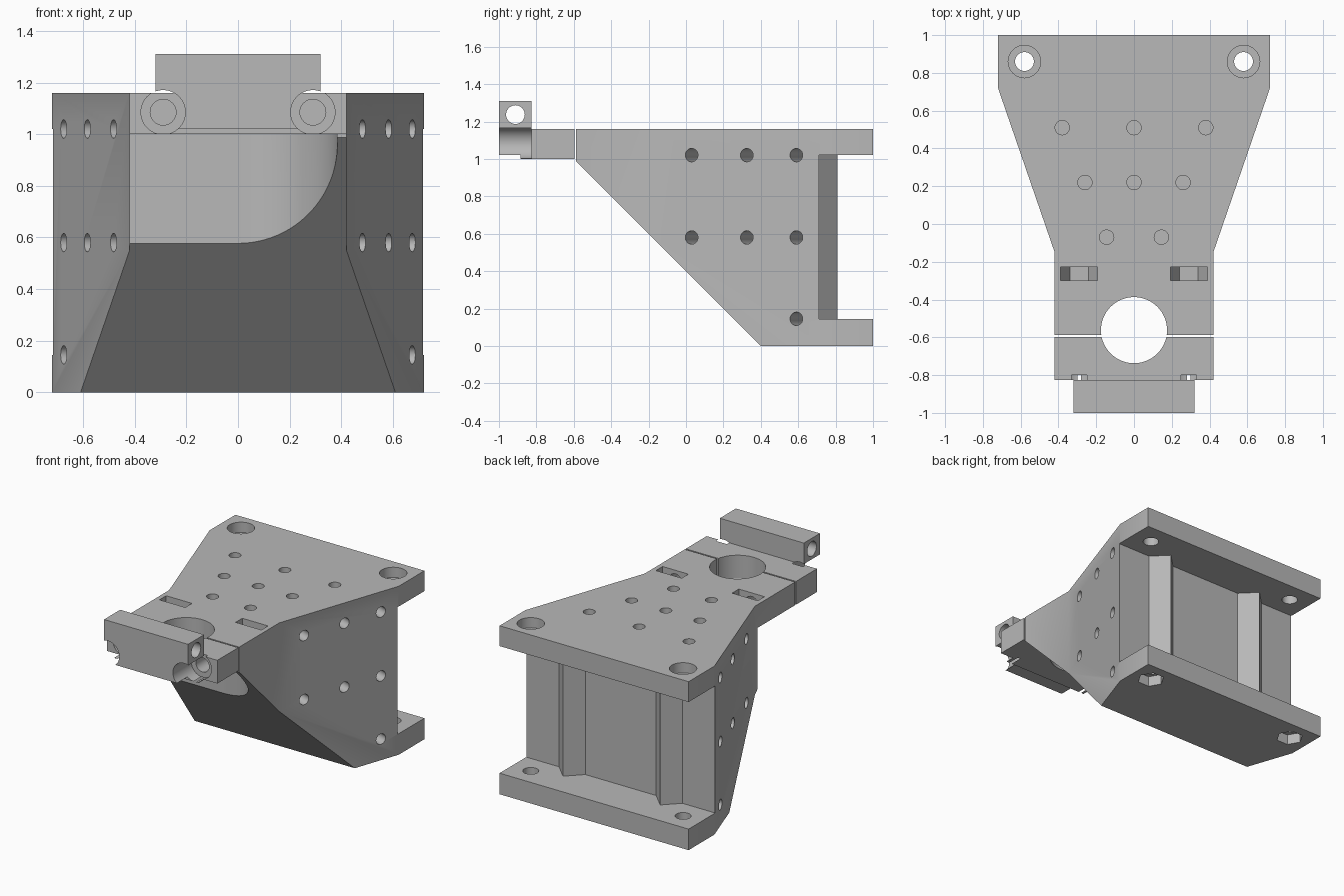
import bpy, bmesh, math
from mathutils import Matrix

cube = bpy.data.objects.get("Cube")
if cube:
    bpy.data.objects.remove(cube, do_unlink=True)

grey = bpy.data.materials.new("plain grey")
grey.use_nodes = True
grey.diffuse_color = (0.48, 0.48, 0.48, 1)
grey.node_tree.nodes["Principled BSDF"].inputs["Base Color"].default_value = (0.48, 0.48, 0.48, 1)

PLACE = {"x": lambda a, b, t: (t, a, b),
         "y": lambda a, b, t: (a, t, b),
         "z": lambda a, b, t: (a, b, t)}


def prism(name, outline, axis, lo, hi):
    """Extrude a flat outline along one axis."""
    bm = bmesh.new()
    rings = [[bm.verts.new(PLACE[axis](a, b, t)) for a, b in outline] for t in (lo, hi)]
    n = len(outline)
    bm.faces.new(rings[0])
    bm.faces.new(rings[1])
    for i in range(n):
        j = (i + 1) % n
        bm.faces.new((rings[0][i], rings[0][j], rings[1][j], rings[1][i]))
    bmesh.ops.recalc_face_normals(bm, faces=bm.faces)
    mesh = bpy.data.meshes.new(name)
    bm.to_mesh(mesh)
    bm.free()
    mesh.materials.append(grey)
    obj = bpy.data.objects.new(name, mesh)
    bpy.context.collection.objects.link(obj)
    return obj


def arc(a, b, r, n=32, start=0.0, sweep=360.0):
    steps = n if sweep == 360 else n - 1
    angles = [math.radians(start + sweep * i / steps) for i in range(n)]
    return [(a + r * math.cos(t), b + r * math.sin(t)) for t in angles]


def rect(a0, a1, b0, b1):
    return [(a0, b0), (a1, b0), (a1, b1), (a0, b1)]


def boolean(target, tool, operation="DIFFERENCE"):
    tool.hide_render = True
    mod = target.modifiers.new("cut", "BOOLEAN")
    mod.operation = operation
    mod.solver = "EXACT"
    mod.object = tool
    bpy.ops.object.select_all(action="DESELECT")
    bpy.context.view_layer.objects.active = target
    target.select_set(True)
    bpy.ops.object.modifier_apply(modifier=mod.name)


def cut(targets, outline, axis, lo, hi, matrix=None):
    tool = prism("cutter", outline, axis, lo, hi)
    if matrix:
        tool.data.transform(matrix)
    for target in targets:
        boolean(target, tool)
    bpy.data.objects.remove(tool, do_unlink=True)


TOP, BORE_Y = 1.16, -0.562

# Bracket body: side profile trimmed to the tapered plan
side = [(-0.587, TOP), (1, TOP), (1, 1.02), (0.71, 1.02), (0.71, 0.145),
        (1, 0.145), (1, 0), (0.4, 0), (-0.587, 0.987)]
body = prism("bracket_body", side, "x", -0.9, 0.9)
half = [(0.72, 1.1), (0.72, 0.72), (0.42, -0.15), (0.42, -1)]
plan = prism("plan", half + [(-x, y) for x, y in reversed(half)], "z", -0.2, 1.4)
boolean(body, plan, "INTERSECT")
bpy.data.objects.remove(plan, do_unlink=True)

# Front clamp and belt bar
clamp = prism("front_clamp", rect(-0.42, 0.42, -0.825, -0.597), "z", 1.0, TOP)
bar = prism("front_bar", [(-1, 1.31), (-0.825, 1.31), (-0.825, 1.0), (-0.885, 1.0),
                          (-0.885, 1.02), (-1, 1.02)], "x", -0.32, 0.32)

# Rounded pocket under the nose, open on the right side
pocket = arc(0, BORE_Y, 0.385, 40, -90, 180) + [(-0.6, BORE_Y + 0.385), (-0.6, BORE_Y - 0.385)]
cut([body], pocket, "z", 0.3, 1.0)

# Main bore through nose and clamp
cut([body, clamp], arc(0, BORE_Y, 0.175, 64), "z", 0.9, 1.3)

for s in (-1, 1):
    # Clamp screw holes with head recesses and nut slots
    x, z = s * 0.29, 1.085
    cut([bar, clamp], arc(x, z, 0.086), "y", -1.1, -0.8)
    cut([body, clamp], arc(x, z, 0.05), "y", -1.1, -0.26)
    nut = arc(x, z, 0.098, 4, 180, 180)
    cut([body], nut + [(x + 0.098, 1.3), (x - 0.098, 1.3)], "y", -0.3, -0.227)

    # Rear bolt holes, counterbored above and hexagonal below
    x, y = s * 0.58, 0.86
    cut([body], arc(x, y, 0.05), "z", -0.1, 1.3)
    cut([body], arc(x, y, 0.086), "z", 1.09, 1.3)
    cut([body], arc(x, y, 0.086, 6), "z", -0.1, 0.07)

    # Blind holes square to the tapered sides
    for y, z in [(0.03, 1.02), (0.325, 1.02), (0.59, 1.02),
                 (0.03, 0.58), (0.325, 0.58), (0.59, 0.58), (0.59, 0.145)]:
        x = 0.42 + 0.3 * (y + 0.15) / 0.87
        turn = Matrix.Rotation(-s * math.atan2(0.3, 0.87), 4, "Z")
        place = Matrix.Translation((s * x, y, z)) @ turn
        cut([body], arc(0, 0, 0.036, 20), "x", -0.22 if s > 0 else -0.1,
            0.1 if s > 0 else 0.22, place)

    # Vertical V rails on the rear wall
    prism("left_rail" if s > 0 else "right_rail",
          [(s * 0.37 - 0.11, 0.70), (s * 0.37 + 0.11, 0.70), (s * 0.37, 0.81)],
          "z", 0.14, 1.025)

# Blind holes in the top
for y, xs in [(0.51, (-0.38, 0, 0.38)), (0.22, (-0.26, 0, 0.26)), (-0.07, (-0.145, 0.145))]:
    for x in xs:
        cut([body], arc(x, y, 0.038, 24), "z", 0.96, 1.3)

# Cross hole along the bar
cut([bar], arc(-0.912, 1.237, 0.05), "x", -0.5, 0.5)

# Smooth the round walls and keep hard edges
bpy.ops.object.select_all(action="DESELECT")
for obj in (body, clamp, bar):
    obj.select_set(True)
bpy.context.view_layer.objects.active = body
bpy.ops.object.shade_smooth_by_angle(angle=math.radians(25))
